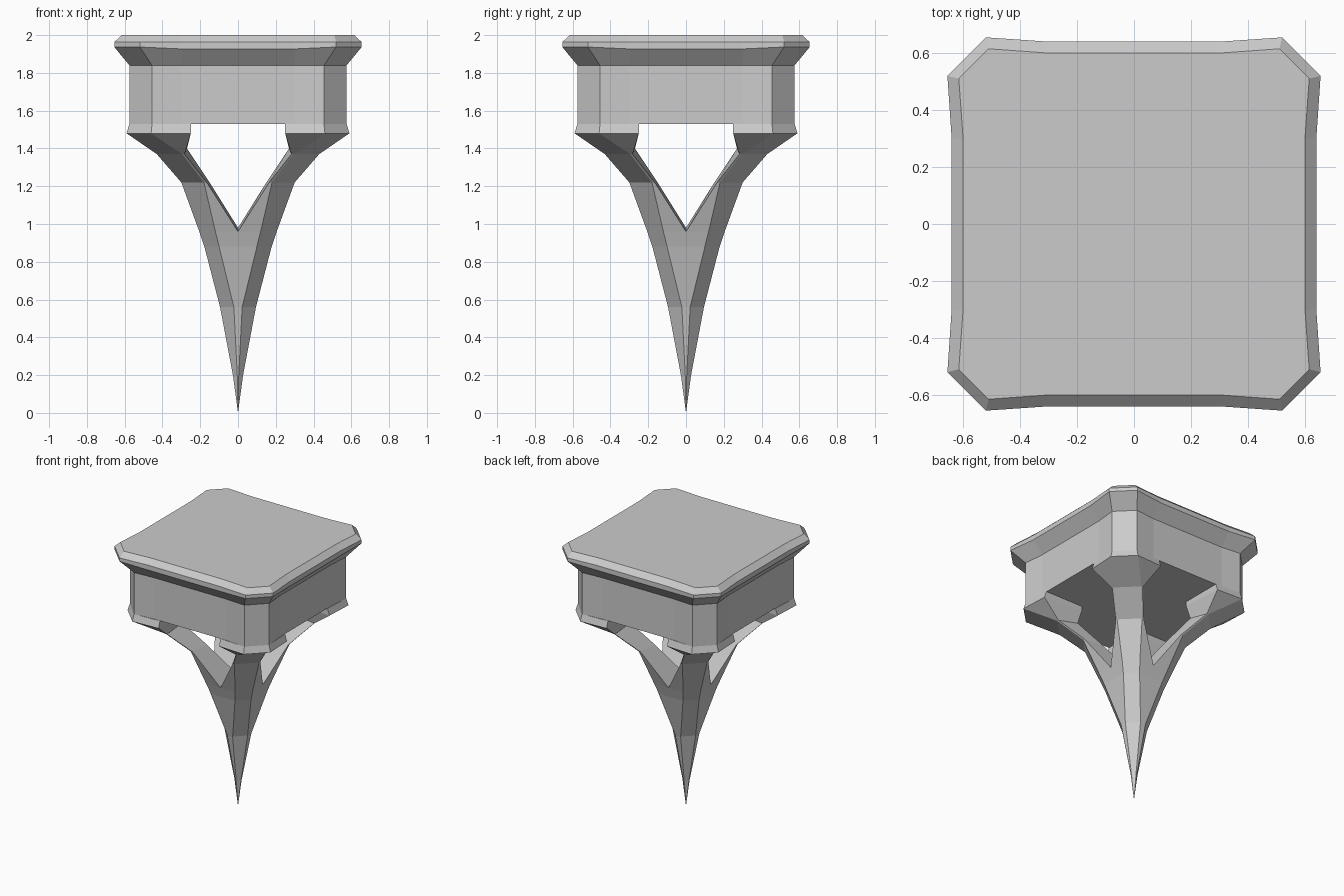
import bpy, bmesh
from mathutils import Matrix, Vector

if "Cube" in bpy.data.objects:
    bpy.data.objects.remove(bpy.data.objects["Cube"])


def finish(name, bm):
    bmesh.ops.remove_doubles(bm, verts=bm.verts, dist=0.0005)
    bmesh.ops.recalc_face_normals(bm, faces=bm.faces)
    me = bpy.data.meshes.new(name)
    bm.to_mesh(me)
    bm.free()
    ob = bpy.data.objects.new(name, me)
    bpy.context.collection.objects.link(ob)
    return ob


def turn(i):
    return Matrix.Rotation(i * 1.5707963, 3, 'Z')


# Square outline with cut corners and slightly hollow sides
def outline(z, a, b, mid, mid_z):
    side = [(-0.3, -mid, mid_z), (0.3, -mid, mid_z), (b, -a, z), (a, -b, z)]
    return [turn(i) @ Vector(p) for i in range(4) for p in side]


def stack(name, levels):
    bm = bmesh.new()
    rings = [[bm.verts.new(p) for p in outline(*lv)] for lv in levels]
    for lo, hi in zip(rings, rings[1:]):
        n = len(lo)
        for i in range(n):
            j = (i + 1) % n
            bm.faces.new((lo[i], lo[j], hi[j], hi[i]))
    bm.faces.new(rings[0][::-1])
    bm.faces.new(rings[-1])
    return finish(name, bm)


# Abacus slab and block in one continuous profile
stack("capital_block", [
    (1.53, 0.575, 0.455, 0.562, 1.53),
    (1.84, 0.575, 0.455, 0.562, 1.838),
    (1.937, 0.655, 0.52, 0.64, 1.927),
    (1.963, 0.655, 0.52, 0.64, 1.963),
    (2.00, 0.615, 0.51, 0.60, 2.00),
])

# Four corner ribs: z, outer, corner cut, gap edge, inner corner, side depth, inner z
RIB = [
    (1.53, 0.575, 0.455, 0.25, 0.25, 0.564, 1.53),
    (1.48, 0.59, 0.46, 0.25, 0.25, 0.58, 1.50),
    (1.37, 0.43, 0.295, 0.283, 0.27, 0.43, 1.40),
    (1.22, 0.30, 0.18, 0.165, 0.15, 0.30, 1.22),
    (0.96, 0.205, 0.12, 0.0, 0.0, 0.205, 0.98),
    (0.88, 0.178, 0.10, 0.0, 0.0, 0.178, 0.90),
    (0.56, 0.095, 0.022, 0.0, 0.0, 0.095, 0.56),
    (0.20, 0.027, 0.004, 0.0, 0.0, 0.027, 0.20),
]
JOIN = 4  # level where the ribs merge into one spike

bm = bmesh.new()
tip = Vector((0, 0, 0))
for k in range(4):
    rings = []
    for z, a, b, c, d, e, zi in RIB:
        pts = [(c, -e, z), (b, -a, z), (a, -b, z), (e, -c, z), (d, -d, zi)]
        rings.append([bm.verts.new(turn(k) @ Vector(p)) for p in pts])
    for lv, (hi, lo) in enumerate(zip(rings, rings[1:])):
        for i in range(5 if lv < JOIN else 3):
            j = (i + 1) % 5
            bm.faces.new((hi[i], lo[i], lo[j], hi[j]))
    t = bm.verts.new(tip)
    for i in range(3):
        bm.faces.new((rings[-1][i], t, rings[-1][i + 1]))
    bm.faces.new(rings[0])
loose = [v for v in bm.verts if not v.link_faces]
bmesh.ops.delete(bm, geom=loose, context='VERTS')
finish("ribbed_spike", bm)
